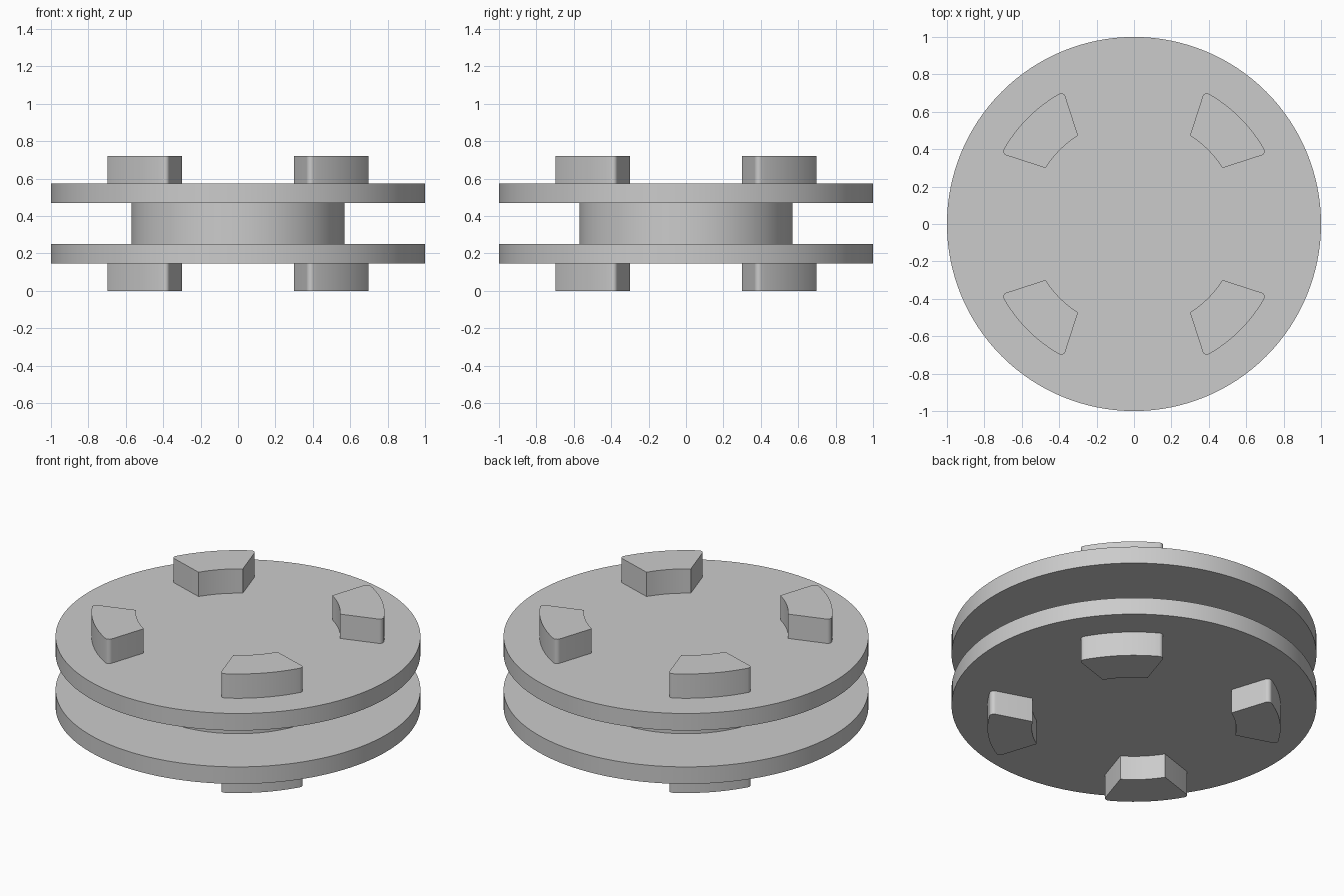
import bpy
import bmesh
from math import radians, degrees, sin, cos, pi, sqrt
from mathutils import Vector, Matrix

cube = bpy.data.objects.get("Cube")
if cube:
    bpy.data.objects.remove(cube, do_unlink=True)

# Single plain grey
COLOUR = (0.6, 0.6, 0.6, 1.0)
grey = bpy.data.materials.new("light_grey")
grey.use_nodes = True
grey.diffuse_color = COLOUR
grey.node_tree.nodes["Principled BSDF"].inputs["Base Color"].default_value = COLOUR

# Heights of the stacked levels
LOW, LOW_TOP, HIGH, HIGH_TOP, TOP = 0.147, 0.25, 0.47, 0.573, 0.72


def finish(name, bm):
    bmesh.ops.recalc_face_normals(bm, faces=bm.faces)
    mesh = bpy.data.meshes.new(name)
    bm.to_mesh(mesh)
    bm.free()
    mesh.materials.append(grey)
    obj = bpy.data.objects.new(name, mesh)
    bpy.context.collection.objects.link(obj)
    bpy.ops.object.select_all(action="DESELECT")
    obj.select_set(True)
    bpy.context.view_layer.objects.active = obj
    bpy.ops.object.shade_smooth_by_angle(angle=radians(30))
    return obj


def polar(r, a):
    return Vector((r * cos(a), r * sin(a)))


def arc(centre, r, start, end, steps):
    return [centre + polar(r, start + (end - start) * i / steps) for i in range(steps + 1)]


# Spool body: two round flanges on a narrower hub, turned from one profile
def make_spool(flange_r=1.0, hub_r=0.57, sides=128):
    profile = [(0, LOW), (flange_r, LOW), (flange_r, LOW_TOP), (hub_r, LOW_TOP),
               (hub_r, HIGH), (flange_r, HIGH), (flange_r, HIGH_TOP), (0, HIGH_TOP)]
    bm = bmesh.new()
    verts = [bm.verts.new((r, 0, z)) for r, z in profile]
    edges = [bm.edges.new(pair) for pair in zip(verts, verts[1:])]
    bmesh.ops.spin(bm, geom=verts + edges, axis=(0, 0, 1), cent=(0, 0, 0),
                   angle=2 * pi, steps=sides)
    bmesh.ops.remove_doubles(bm, verts=bm.verts, dist=0.0005)
    return finish("flanged_spool", bm)


# Lug outline: concentric inner and outer arcs, flared sides, rounded outer corners
def lug_outline(inner_r=0.56, outer_r=0.803, fillet=0.024):
    half_inner, flare = radians(12.7), radians(27)
    corner = polar(inner_r, half_inner)
    along = polar(1, flare)
    start = corner + polar(fillet, flare - pi / 2)
    b = start.dot(along)
    t = -b + sqrt(b * b - start.length_squared + (outer_r - fillet) ** 2)
    centre = start + along * t
    tangent = Vector((1, 0)).angle(centre)
    origin = Vector((0, 0))
    half = arc(origin, inner_r, 0, half_inner, 4)
    half += arc(centre, fillet, flare + pi / 2, tangent, 8)
    half += arc(origin, outer_r, tangent, 0, 8)[1:]
    return half + [Vector((p.x, -p.y)) for p in reversed(half[1:-1])]


def make_lug(name, turn, bottom, top):
    bm = bmesh.new()
    base = bm.faces.new([bm.verts.new((p.x, p.y, bottom)) for p in lug_outline()])
    extruded = bmesh.ops.extrude_face_region(bm, geom=[base], use_keep_orig=True)
    raised = [v for v in extruded["geom"] if isinstance(v, bmesh.types.BMVert)]
    bmesh.ops.translate(bm, verts=raised, vec=(0, 0, top - bottom))
    bmesh.ops.rotate(bm, verts=bm.verts, cent=(0, 0, 0), matrix=Matrix.Rotation(turn, 3, "Z"))
    return finish(name, bm)


make_spool()

# Four lugs above and four below, on the diagonals
corners = ["back_left", "back_right", "front_right", "front_left"]
for i, corner in enumerate(corners):
    turn = pi / 4 + i * pi / 2
    make_lug("upper_lug_" + corner, turn, HIGH_TOP, TOP)
    make_lug("lower_lug_" + corner, turn, 0, LOW)
